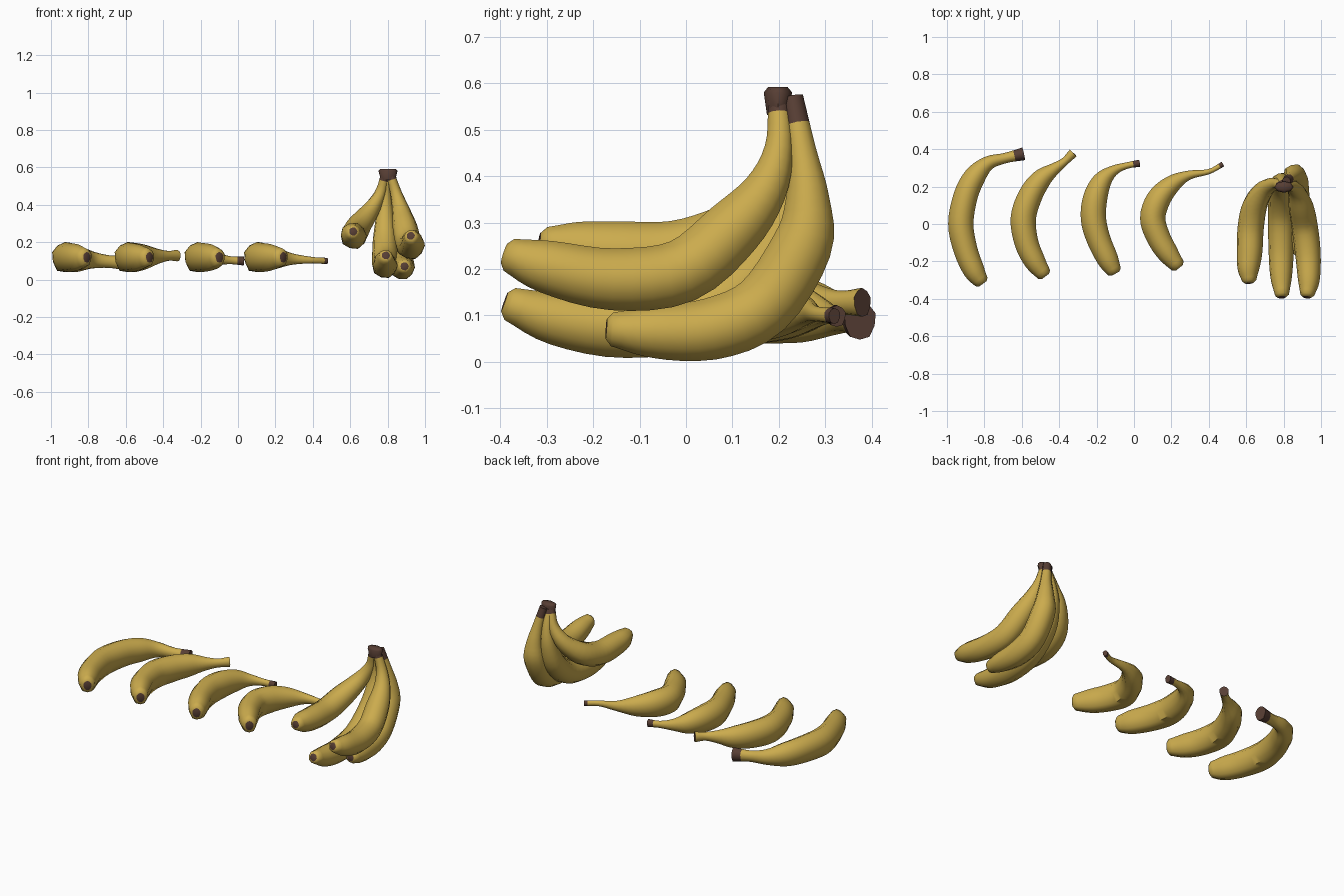
import bpy
import bmesh
import math
from mathutils import Vector

SIDES, STEPS = 10, 4

if "Cube" in bpy.data.objects:
    bpy.data.objects.remove(bpy.data.objects["Cube"], do_unlink=True)


def make_material(name, color):
    mat = bpy.data.materials.new(name)
    mat.use_nodes = True
    mat.diffuse_color = color
    shader = mat.node_tree.nodes["Principled BSDF"]
    shader.inputs["Base Color"].default_value = color
    shader.inputs["Roughness"].default_value = 0.7
    return mat


peel = make_material("banana yellow", (0.6, 0.41, 0.075, 1))
bark = make_material("stem brown", (0.095, 0.048, 0.034, 1))


def add_object(name, bm):
    """Turn a bmesh into a smooth shaded object with both materials."""
    bmesh.ops.recalc_face_normals(bm, faces=bm.faces[:])
    mesh = bpy.data.meshes.new(name)
    bm.to_mesh(mesh)
    bm.free()
    mesh.materials.append(peel)
    mesh.materials.append(bark)
    obj = bpy.data.objects.new(name, mesh)
    bpy.context.collection.objects.link(obj)
    bpy.ops.object.select_all(action="DESELECT")
    obj.select_set(True)
    bpy.context.view_layer.objects.active = obj
    bpy.ops.object.shade_smooth_by_angle(angle=math.radians(55))


def spline(keys):
    """Smooth a list of (x, y, z, radius) keys with a Catmull-Rom curve."""
    keys = [Vector(k) for k in keys]
    keys = [keys[0] * 2 - keys[1]] + keys + [keys[-1] * 2 - keys[-2]]
    out = []
    for a, b, c, d in zip(keys, keys[1:], keys[2:], keys[3:]):
        for i in range(STEPS):
            t = i / STEPS
            out.append(0.5 * (2 * b + (c - a) * t + (2 * a - 5 * b + 4 * c - d) * t ** 2
                              + (3 * b - a - 3 * c + d) * t ** 3))
    out.append(keys[-2])
    return out


def banana(name, keys, reference, floor, dark_rings, rise=1.0, sag=1.0):
    """Sweep a softly five-sided section from the stem to the blossom tip."""
    path = spline(keys)
    bm = bmesh.new()
    rings = []
    for i, point in enumerate(path):
        ahead, behind = path[min(i + 1, len(path) - 1)], path[max(i - 1, 0)]
        tangent = (ahead - behind).to_3d().normalized()
        normal = (reference - tangent * reference.dot(tangent)).normalized()
        side = tangent.cross(normal)
        ring = []
        for s in range(SIDES):
            a = math.tau * s / SIDES
            r = point.w * (1 + 0.03 * math.cos(5 * a))
            up = r * math.cos(a) * (rise if math.cos(a) > 0 else sag)
            co = point.to_3d() + normal * up + side * (r * math.sin(a))
            co.z = max(co.z, floor)  # resting side is flattened
            ring.append(bm.verts.new(co))
        rings.append(ring)
    # Rounded blossom end, closed by a dark scar
    center = sum((v.co for v in rings[-1]), Vector()) / SIDES
    push = (path[-1] - path[-2]).to_3d().normalized() * 0.012
    rings.append([bm.verts.new(center + (v.co - center) * 0.6 + push) for v in rings[-1]])
    for i, (low, high) in enumerate(zip(rings, rings[1:])):
        for s in range(SIDES):
            n = (s + 1) % SIDES
            face = bm.faces.new((low[s], low[n], high[n], high[s]))
            face.material_index = int(i < dark_rings)
    for end in (rings[0], rings[-1]):
        bm.faces.new(end).material_index = 1
    add_object(name, bm)


# Single bananas lying on their sides: plan path, stem height, stem size, dark rings
singles = [
    ([(-.59, .375), (-.69, .352), (-.78, .325), (-.85, .255), (-.9, .15),
      (-.926, 0), (-.9, -.14), (-.855, -.25), (-.815, -.31)], .092, 1.35, 2),
    ([(-.325, .38), (-.37, .335), (-.425, .295), (-.495, .24), (-.555, .15),
      (-.592, .03), (-.575, -.1), (-.53, -.2), (-.48, -.27)], .13, 1, 0),
    ([(.03, .325), (-.04, .312), (-.11, .285), (-.17, .23), (-.207, .14),
      (-.217, .03), (-.19, -.08), (-.14, -.19), (-.105, -.255)], .1, .75, 2),
    ([(.475, .32), (.4, .28), (.29, .26), (.2, .21), (.13, .13),
      (.1, .03), (.13, -.07), (.18, -.155), (.235, -.225)], .1, .55, 1),
]
radii = [.026, .022, .033, .055, .066, .069, .065, .058, .04]
stem_pull = [1, .8, .5, .2, 0, 0, 0, 0, 0]
for index, (plan, stem_z, stem_size, dark) in enumerate(singles):
    keys = []
    for (x, y), r, w in zip(plan, radii, stem_pull):
        z = .122 + w * (stem_z - .122)
        size = 1 + (stem_size - 1) * w
        keys.append((x, y, z, r * size))
    banana(f"single_banana_{index + 1}", keys, Vector((0, 0, 1)), .04, dark, 1.1, 1.3)

# Bunch: four bananas hanging from one crown, each with its dark rings
bunch = {
    "bunch_left": (1, [
        (.785, .2, .555), (.76, .215, .46), (.705, .19, .365), (.645, .1, .28),
        (.622, -.02, .236), (.616, -.15, .236), (.61, -.24, .245), (.615, -.305, .255)]),
    "bunch_middle": (1, [
        (.795, .205, .555), (.79, .23, .45), (.785, .225, .34), (.785, .17, .21),
        (.785, .04, .105), (.785, -.13, .075), (.785, -.28, .093), (.79, -.38, .125)]),
    "bunch_right": (1, [
        (.815, .2, .56), (.845, .2, .46), (.87, .17, .37), (.89, .1, .285),
        (.91, -.01, .195), (.928, -.16, .178), (.933, -.3, .205), (.925, -.38, .23)]),
    "bunch_back": (2, [
        (.815, .23, .57), (.84, .25, .455), (.855, .262, .35), (.86, .25, .25),
        (.865, .165, .12), (.875, .05, .07), (.885, -.07, .065), (.89, -.16, .07)]),
}
bunch_radii = [.023, .031, .048, .066, .07, .068, .058, .037]
for name, (dark, points) in bunch.items():
    keys = [(*p, r) for p, r in zip(points, bunch_radii)]
    banana(name, keys, Vector((1, 0, 0)), .002, dark)

# Woody crown joining the stems
bm = bmesh.new()
bmesh.ops.create_cone(bm, cap_ends=True, segments=8, radius1=.038, radius2=.054, depth=.06)
for v in bm.verts:
    v.co.y *= .62
    v.co += Vector((.802, .198, .562))
rim = [e for e in bm.edges if all(v.co.z > .56 for v in e.verts)]
bmesh.ops.bevel(bm, geom=rim, offset=.012, segments=1, affect="EDGES")
for face in bm.faces:
    face.material_index = 1
add_object("bunch_crown", bm)
